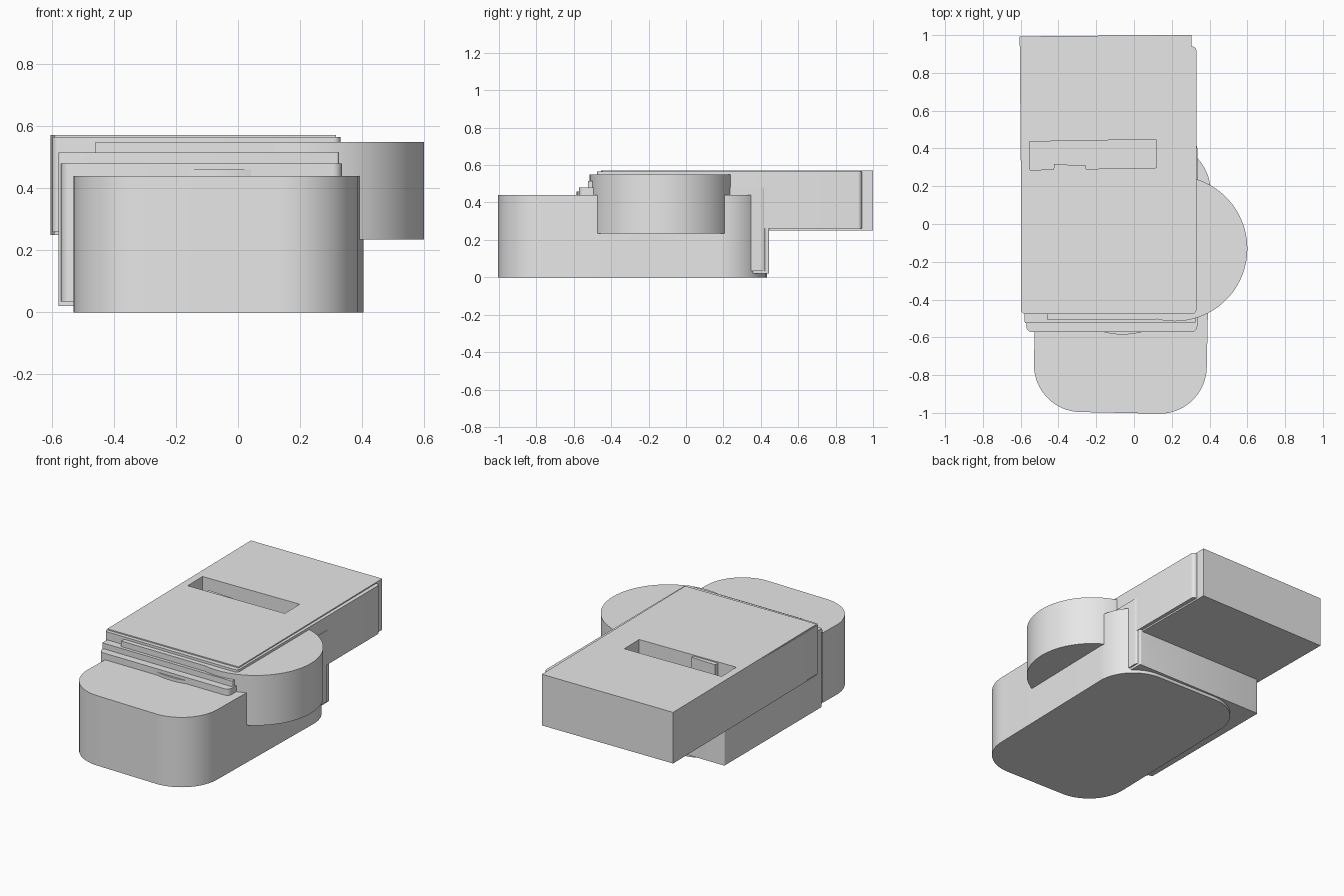
import bpy, bmesh, math
from mathutils import Matrix, Vector

cube = bpy.data.objects.get("Cube")
if cube:
    bpy.data.objects.remove(cube, do_unlink=True)

grey = bpy.data.materials.new("light_grey")
grey.use_nodes = True
grey.diffuse_color = (0.8, 0.8, 0.8, 1)
grey.node_tree.nodes["Principled BSDF"].inputs["Base Color"].default_value = (0.8, 0.8, 0.8, 1)


def prism(name, outline, z0, z1, centre=(0, 0), turn=0.0):
    """Extrude a closed outline from z0 to z1, turned about its centre."""
    bm = bmesh.new()
    face = bm.faces.new([bm.verts.new((x, y, 0)) for x, y in outline])
    up = bmesh.ops.extrude_face_region(bm, geom=[face])["geom"]
    bmesh.ops.translate(bm, vec=(0, 0, z1 - z0),
                        verts=[v for v in up if isinstance(v, bmesh.types.BMVert)])
    bmesh.ops.recalc_face_normals(bm, faces=bm.faces)
    place = Matrix.Translation(Vector((*centre, z0)))
    bm.transform(place @ Matrix.Rotation(math.radians(turn), 4, "Z"))
    mesh = bpy.data.meshes.new(name)
    bm.to_mesh(mesh)
    bm.free()
    mesh.materials.append(grey)
    obj = bpy.data.objects.new(name, mesh)
    bpy.context.collection.objects.link(obj)
    return obj


def block(name, x, y, z, radius=0.0, turn=0.0, steps=12):
    """Box given by ranges, with rounded upright corners."""
    hx, hy = (x[1] - x[0]) / 2, (y[1] - y[0]) / 2
    outline = []
    for corner, (sx, sy) in enumerate([(1, 1), (-1, 1), (-1, -1), (1, -1)]):
        if not radius:
            outline.append((sx * hx, sy * hy))
            continue
        for i in range(steps + 1):
            a = math.pi / 2 * (corner + i / steps)
            outline.append((sx * (hx - radius) + radius * math.cos(a),
                            sy * (hy - radius) + radius * math.sin(a)))
    return prism(name, outline, z[0], z[1], (sum(x) / 2, sum(y) / 2), turn)


def disc(name, centre, radius, z, sides=96):
    ring = [(radius * math.cos(math.tau * i / sides), radius * math.sin(math.tau * i / sides))
            for i in range(sides)]
    return prism(name, ring, z[0], z[1], centre)


# Rounded base and the drum at its side
base = block("base", (-0.52, 0.395), (-1, 0.43), (0, 0.44), 0.25, -1.2, 24)
drum = disc("side_drum", (0.215, -0.13), 0.385, (0.235, 0.55))
inner_disc = disc("inner_disc", (-0.06, -0.175), 0.41, (0.2, 0.46))

# Stacked blocks, each one stepping back toward the top
lower = block("lower_block", (-0.57, 0.335), (-0.572, 0.43), (0.035, 0.48), 0.03, 0, 6)
middle = block("middle_block", (-0.579, 0.325), (-0.525, 0.445), (0.02, 0.515), 0.008, 0, 4)
strip = block("front_strip", (-0.46, 0.12), (-0.505, -0.3), (0.45, 0.55))
sleeve = block("upper_sleeve", (-0.598, 0.33), (-0.476, 0.94), (0.26, 0.565), 0.022, 0, 6)
slab = block("top_slab", (-0.599, 0.31), (-0.45, 0.997), (0.25, 0.572), 0, 0.5)

# Slot cut through the stack
cutter = block("slot_cutter", (-0.552, 0.117), (0.292, 0.442), (0.45, 0.7), 0, 1.0)
cutter.hide_render = True
for part in (lower, middle, sleeve, slab):
    mod = part.modifiers.new("slot", "BOOLEAN")
    mod.operation, mod.solver, mod.object = "DIFFERENCE", "EXACT", cutter
    bpy.context.view_layer.objects.active = part
    bpy.ops.object.modifier_apply(modifier=mod.name)
bpy.data.objects.remove(cutter, do_unlink=True)

# Small tab against the slot's front wall
block("slot_tab", (-0.425, -0.255), (0.27, 0.313), (0.44, 0.565), 0, -3.0)

# Smooth the curved walls, keep the rims sharp
for part in (base, drum, inner_disc, lower, middle, sleeve):
    bpy.ops.object.select_all(action="DESELECT")
    part.select_set(True)
    bpy.context.view_layer.objects.active = part
    bpy.ops.object.shade_smooth_by_angle(angle=math.radians(30))
